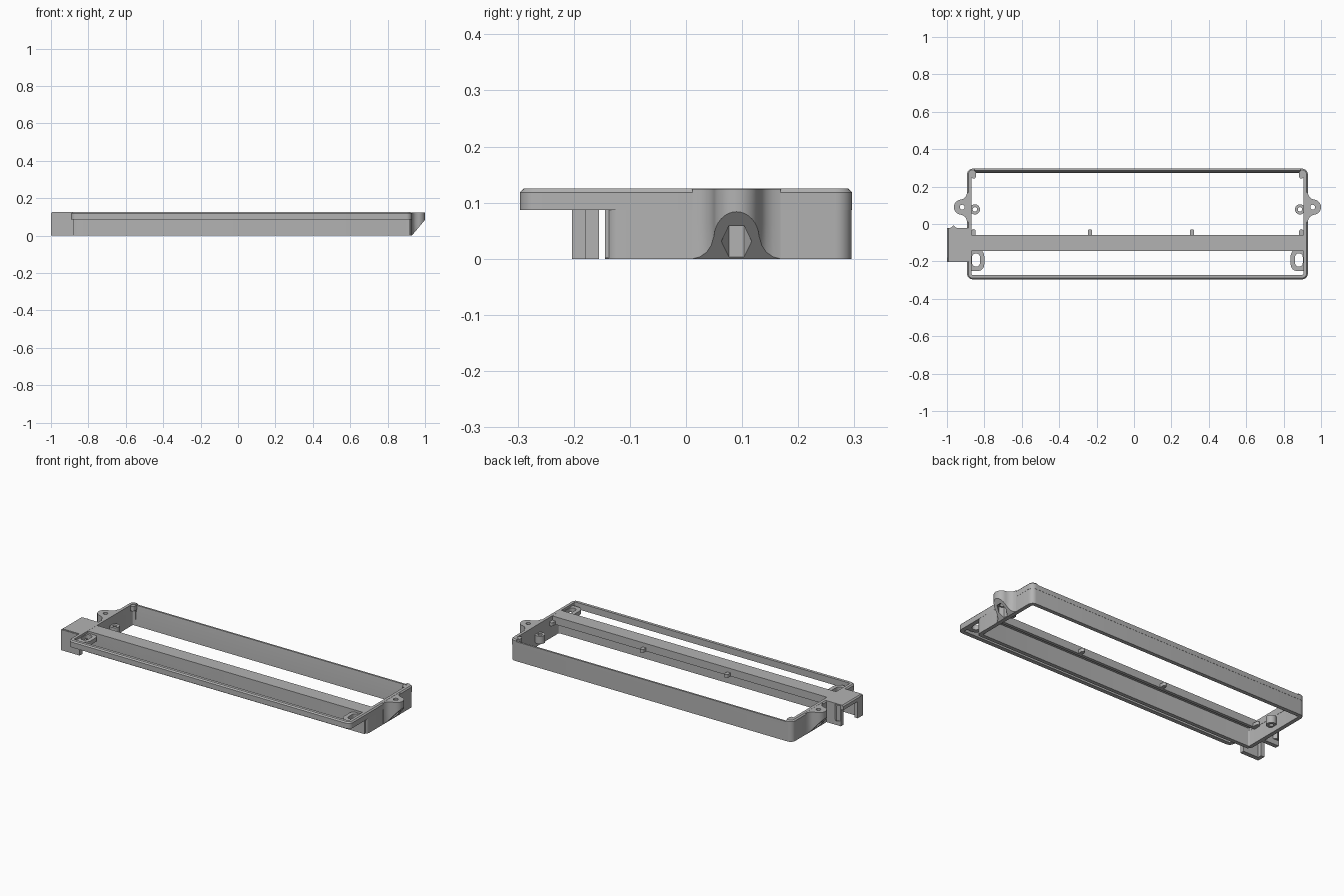
import bpy, bmesh, math

if "Cube" in bpy.data.objects:
    bpy.data.objects.remove(bpy.data.objects["Cube"])

grey = bpy.data.materials.new("plain grey")
grey.diffuse_color = (0.45, 0.45, 0.45, 1)
grey.use_nodes = True
grey.node_tree.nodes["Principled BSDF"].inputs["Base Color"].default_value = grey.diffuse_color
CX, HW = 0.0185, 0.911          # frame centre and half width
parts = []


def finish(name, bm):
    bmesh.ops.remove_doubles(bm, verts=bm.verts, dist=1e-5)
    bmesh.ops.recalc_face_normals(bm, faces=bm.faces)
    me = bpy.data.meshes.new(name)
    bm.to_mesh(me)
    bm.free()
    me.materials.clear()
    me.materials.append(grey)
    ob = bpy.data.objects.new(name, me)
    bpy.context.collection.objects.link(ob)
    parts.append(ob)
    return ob


def prism(name, outline, lo, hi, axis="Z", holes=()):
    """Extrude a closed outline (with optional holes) along an axis."""
    cu = bpy.data.curves.new(name, "CURVE")
    cu.dimensions, cu.fill_mode, cu.extrude = "2D", "BOTH", (hi - lo) / 2
    for loop in (outline, *holes):
        sp = cu.splines.new("POLY")
        sp.points.add(len(loop) - 1)
        for p, (u, v) in zip(sp.points, loop):
            p.co = (u, v, 0, 1)
        sp.use_cyclic_u = True
    tmp = bpy.data.objects.new(name, cu)
    bpy.context.collection.objects.link(tmp)
    bpy.context.view_layer.update()
    me = bpy.data.meshes.new_from_object(tmp.evaluated_get(bpy.context.evaluated_depsgraph_get()))
    bm = bmesh.new()
    bm.from_mesh(me)
    bpy.data.objects.remove(tmp)
    for v in bm.verts:
        u, w, t = v.co.x, v.co.y, v.co.z + (lo + hi) / 2
        v.co = {"X": (t, u, w), "Y": (u, t, w), "Z": (u, w, t)}[axis]
    return finish(name, bm)


def box(name, x0, x1, y0, y1, z0, z1):
    return prism(name, [(x0, y0), (x1, y0), (x1, y1), (x0, y1)], z0, z1)


def rounded(x0, x1, y0, y1, r, n=6):
    pts = []
    for k, (cx, cy) in enumerate([(x1 - r, y1 - r), (x0 + r, y1 - r), (x0 + r, y0 + r), (x1 - r, y0 + r)]):
        for i in range(n + 1):
            a = math.pi / 2 * (k + i / n)
            pts.append((cx + r * math.cos(a), cy + r * math.sin(a)))
    return pts


def ring(cx, cy, r, n, turn=0.0):
    return [(cx + r * math.cos(turn + math.tau * i / n), cy + r * math.sin(turn + math.tau * i / n)) for i in range(n)]


def sweep(name, y0, y1, section):
    """Sweep an (inset, z) section around a rounded rectangle."""
    bm = bmesh.new()
    rows = []
    for ins, z in section:
        pts = rounded(CX - HW + ins, CX + HW - ins, y0 + ins, y1 - ins, max(0.03 - ins, 0.004))
        rows.append([bm.verts.new((x, y, z)) for x, y in pts])
    n = len(rows[0])
    for j, row in enumerate(rows):
        nxt = rows[(j + 1) % len(rows)]
        for i in range(n):
            bm.faces.new((row[i], row[(i + 1) % n], nxt[(i + 1) % n], nxt[i]))
    return finish(name, bm)


def cut(targets, cutter):
    parts.remove(cutter)
    cutter.hide_render = True
    for ob in targets:
        m = ob.modifiers.new("cut", "BOOLEAN")
        m.operation, m.object, m.solver = "DIFFERENCE", cutter, "EXACT"
        bpy.context.view_layer.objects.active = ob
        bpy.ops.object.modifier_apply(modifier="cut")
    bpy.data.objects.remove(cutter)


# Chamfered top rim and deep wall loop, with the back wall lowered and slanted
rim = sweep("top_rim", -0.296, 0.296, [(0.007, 0.125), (0, 0.118), (0, 0.087), (0.024, 0.087), (0.024, 0.125)])
body = sweep("wall_loop", -0.145, 0.2955, [(0.0005, 0), (0.0005, 0.11), (0.023, 0.11), (0.023, 0)])
cut([rim, body], prism("back_cutter", [(0.25, -0.01), (0.271, -0.01), (0.285, 0.114), (0.31, 0.114), (0.31, 0.14),
                                       (0.25, 0.14)], CX - 0.872, CX + 0.872, "X"))

# Cross bar: hollow channel with a tall front wall and short back lip
prism("cross_bar", [(-0.1445, 0.001), (-0.1445, 0.1245), (-0.06, 0.1245), (-0.06, 0.08), (-0.078, 0.08),
                    (-0.078, 0.105), (-0.122, 0.105), (-0.122, 0.001)], CX - 0.9, CX + 0.9, "X")

# Panel pegs
for x in (CX - 0.876, -0.235, 0.31, CX + 0.876):
    prism("bar_peg", rounded(x - 0.011, x + 0.011, -0.075, -0.028, 0.0105), 0.08, 0.1)
for s in (-1, 1):
    x = CX + s * 0.876
    prism("back_peg", rounded(x - 0.012, x + 0.012, 0.243, 0.285, 0.0115), 0.095, 0.122)

# Mirrored side details
for s in (-1, 1):
    def X(d):
        return CX + s * (HW + d)

    # Mounting ear with flared root, screw hole above and nut pocket below
    half = [(-0.012, 0.08), (0, 0.078), (0.003, 0.065), (0.01, 0.053), (0.02, 0.045)]
    half += [(0.03 + 0.0405 * math.cos(a), 0.0405 * math.sin(a)) for a in
             [math.radians(85 - 85 * i / 8) for i in range(9)]]
    plan = [(X(d), 0.09 + y) for d, y in half] + [(X(d), 0.09 - y) for d, y in reversed(half[:-1])]
    hx = X(0.026)
    low = prism("ear_base", plan, 0, 0.063, holes=[ring(hx, 0.09, 0.027, 6, math.pi / 6)])
    top = prism("ear_top", plan, 0.063, 0.1245, holes=[ring(hx, 0.09, 0.013, 20)])
    cut([low, top], prism("slope_cutter", [(X(0), -0.02), (X(0), 0), (X(0.084), 0.1), (X(0.084), -0.02)],
                          -0.1, 0.3, "Y"))

    # Inner screw boss
    bx = X(-0.042)
    prism("inner_boss", ring(bx, 0.078, 0.027, 24), 0.03, 0.075, holes=[ring(bx, 0.078, 0.012, 16)])

    # Slotted corner pad
    a, b = sorted((X(-0.01), X(-0.092)))
    sx = X(-0.048)
    prism("slot_pad", rounded(a, b, -0.252, -0.135, 0.036), 0.088, 0.112,
          holes=[rounded(sx - 0.021, sx + 0.021, -0.228, -0.157, 0.0205)])
    a, b = sorted((X(-0.01), X(-0.05)))
    prism("pad_web", [(a, -0.252), (b, -0.252), (b, -0.232), (a, -0.232)], 0.088, 0.112)

# Side clip on the left: chamfered top plate on two legs
prism("clip_top", [(-1.0, 0.098), (-1.0, 0.118), (-0.993, 0.125), (-0.87, 0.125), (-0.87, 0.098)],
      -0.2, -0.022, "Y")
box("clip_front_leg", -1.0, -0.88, -0.203, -0.178, 0, 0.12)
box("clip_back_leg", -0.985, -0.885, -0.046, -0.022, 0, 0.11)
box("clip_front_hook", -1.0, -0.978, -0.203, -0.155, 0, 0.11)
prism("clip_gusset", [(-0.985, -0.024), (-0.965, -0.008), (-0.945, -0.024)], 0.03, 0.12)

# Smooth curved faces, keep edges sharp
bpy.ops.object.select_all(action="DESELECT")
for ob in parts:
    ob.select_set(True)
bpy.context.view_layer.objects.active = parts[0]
bpy.ops.object.shade_smooth_by_angle(angle=math.radians(32))
